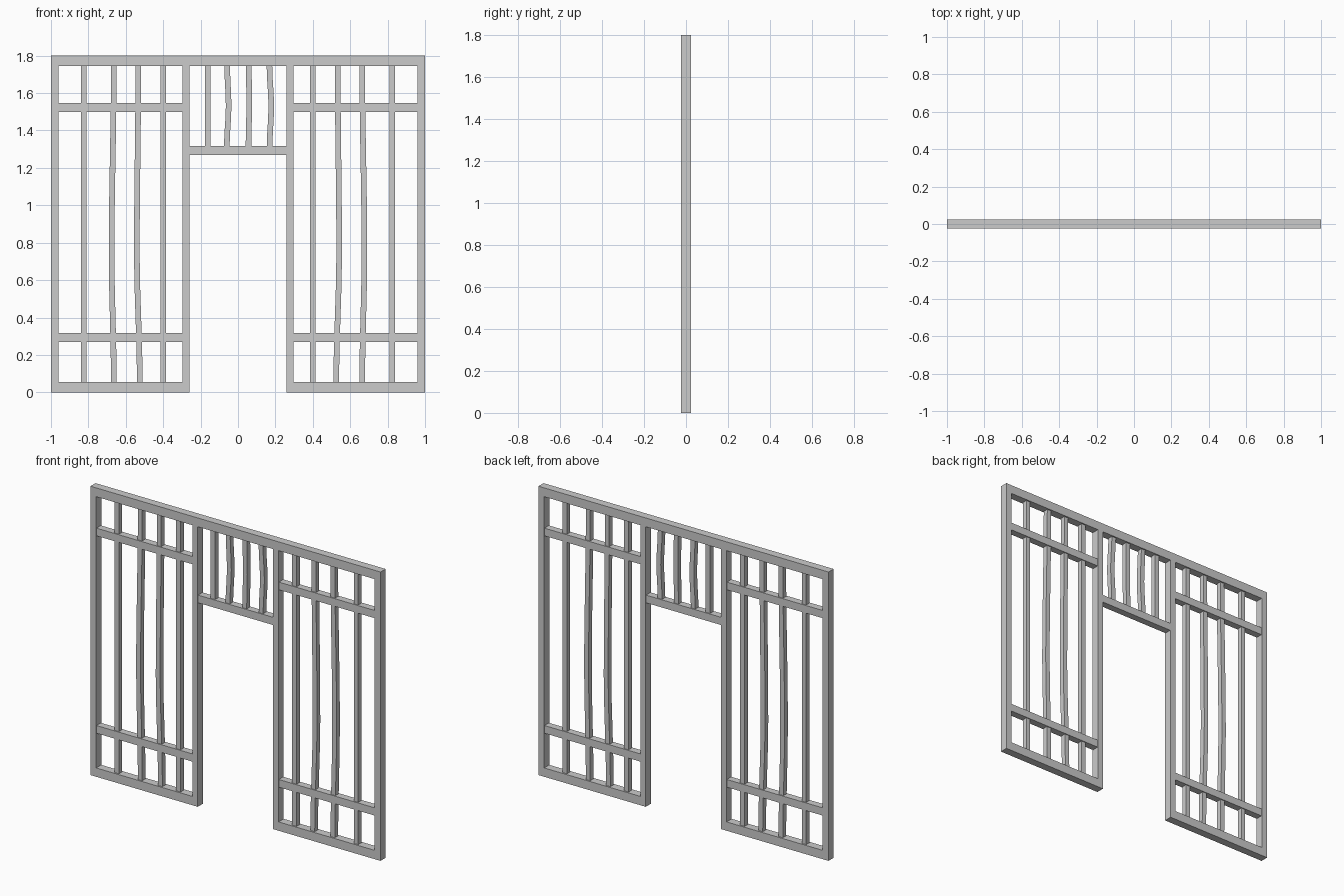
import bpy, bmesh

if "Cube" in bpy.data.objects:
    bpy.data.objects.remove(bpy.data.objects["Cube"])

FRAME_D, RAIL_D, BAR_D = 0.05, 0.044, 0.032   # depths along y
BAR_W = 0.03


def finish(name, bm):
    bmesh.ops.recalc_face_normals(bm, faces=bm.faces)
    me = bpy.data.meshes.new(name)
    bm.to_mesh(me)
    bm.free()
    ob = bpy.data.objects.new(name, me)
    bpy.context.collection.objects.link(ob)
    return ob


def prism(name, outline, depth):
    """Extrude an x-z outline symmetrically about y = 0."""
    bm = bmesh.new()
    face = bm.faces.new([bm.verts.new((x, -depth / 2, z)) for x, z in outline])
    ext = bmesh.ops.extrude_face_region(bm, geom=[face])["geom"]
    for v in ext:
        if isinstance(v, bmesh.types.BMVert):
            v.co.y = depth / 2
    return finish(name, bm)


def panel(name, x0, x1, z0, z1, depth):
    return prism(name, [(x0, z0), (x1, z0), (x1, z1), (x0, z1)], depth)


def bar(name, path):
    """Upright bar following centre points (x, z); extruded as quad strip."""
    bm = bmesh.new()
    rings = []
    w, d = BAR_W / 2, BAR_D / 2
    for x, z in path:
        rings.append([bm.verts.new((x + sx * w, sy * d, z))
                      for sx, sy in ((-1, -1), (1, -1), (1, 1), (-1, 1))])
    for a, b in zip(rings, rings[1:]):
        for i in range(4):
            j = (i + 1) % 4
            bm.faces.new((a[i], a[j], b[j], b[i]))
    bm.faces.new(rings[0])
    bm.faces.new(rings[-1])
    return finish(name, bm)


def curve(x0, xm, x1, z0, zm, z1, n=10):
    """Gentle bow: x0 at the bottom, xm at height zm, x1 at the top."""
    pts = []
    for i in range(n + 1):
        z = z0 + (z1 - z0) * i / n
        if z < zm:
            t, a = (z - z0) / (zm - z0), x0
        else:
            t, a = (z1 - z) / (z1 - zm), x1
        t = t * t * (3 - 2 * t)
        pts.append((a + (xm - a) * t, z))
    return pts


# Outer frame: one outline around the doorway, with window openings cut out
frame = prism("frame", [(-1, 0), (-0.26, 0), (-0.26, 1.745), (0.26, 1.745),
                        (0.26, 0), (1, 0), (1, 1.8), (-1, 1.8)], FRAME_D)
cutters = [panel("cutter", a, b, 0.055, 1.745, 0.2)
           for a, b in ((-0.96, -0.297), (0.297, 0.96))]
for c in cutters:
    c.hide_render = True
    m = frame.modifiers.new("cut", "BOOLEAN")
    m.operation, m.solver, m.object = "DIFFERENCE", "EXACT", c
bpy.context.view_layer.objects.active = frame
for m in list(frame.modifiers):
    bpy.ops.object.modifier_apply(modifier=m.name)
for c in cutters:
    bpy.data.objects.remove(c)

# Rail over the doorway
panel("door_rail", -0.26, 0.26, 1.27, 1.318, RAIL_D)

# Mirrored side panels: rails, straight bars and bowed bars
for s, side in ((-1, "left"), (1, "right")):
    for name, z0, z1 in (("lower_rail", 0.27, 0.318), ("upper_rail", 1.5, 1.548)):
        panel(f"{name}_{side}", *sorted((s * 0.297, s * 0.96)), z0, z1, RAIL_D)
    for i, x in enumerate((0.4, 0.825)):
        bar(f"straight_bar_{side}_{i}", [(s * x, 0.055), (s * x, 1.745)])
    for i, (x0, xm, x1) in enumerate(((0.525, 0.541, 0.533), (0.664, 0.676, 0.664))):
        bar(f"bowed_bar_{side}_{i}",
            [(s * x, z) for x, z in curve(x0, xm, x1, 0.055, 0.75, 1.745)])

# Short bars above the doorway
bar("short_bar_0", [(-0.162, 1.318), (-0.162, 1.745)])
for i, (x0, xm, x1) in enumerate(((-0.06, -0.05, -0.058), (0.056, 0.06, 0.058),
                                  (0.169, 0.178, 0.168))):
    bar(f"short_bar_{i + 1}", curve(x0, xm, x1, 1.318, 1.53, 1.745, 6))
